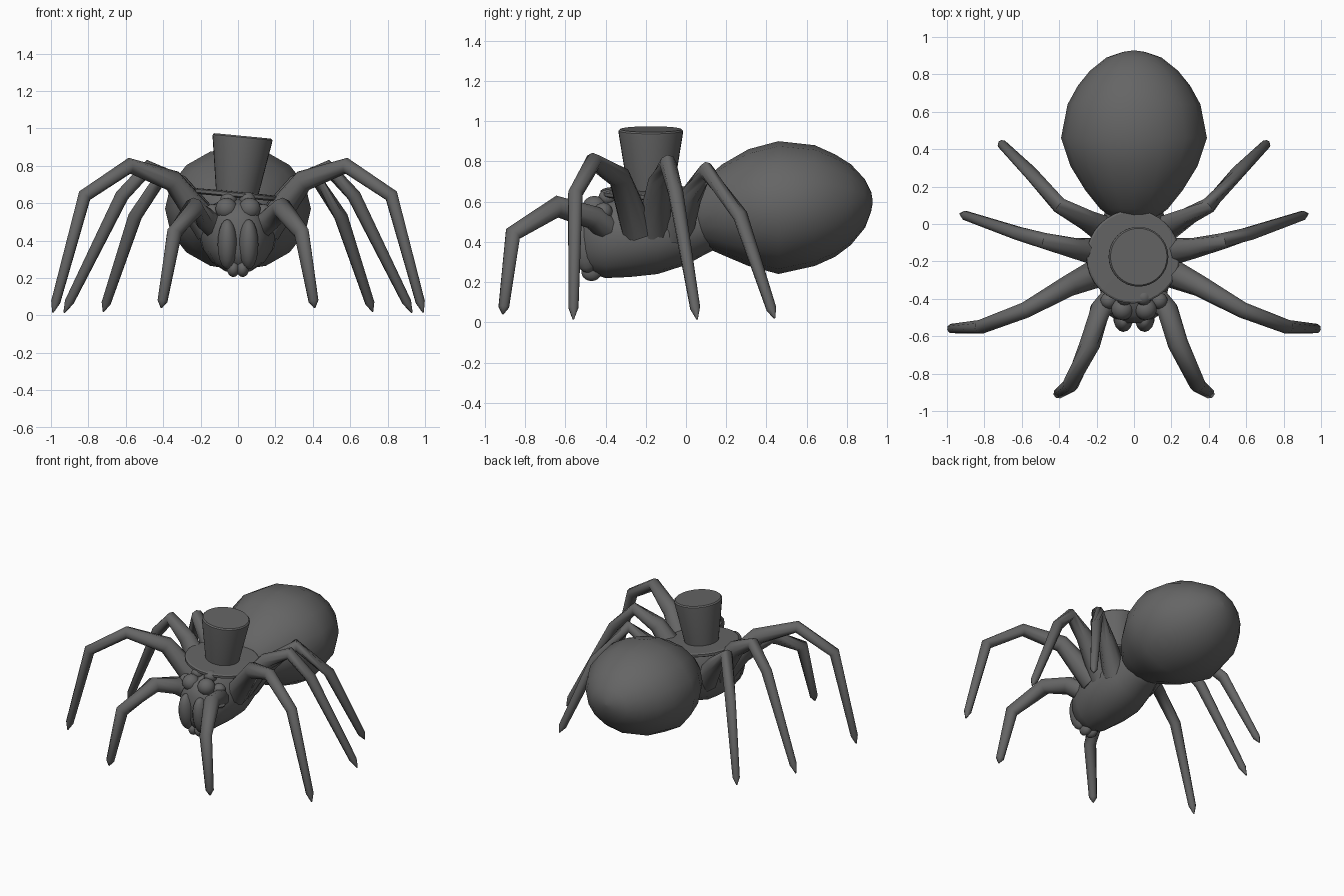
import bpy, bmesh, math
from mathutils import Vector, Matrix

if "Cube" in bpy.data.objects:
    bpy.data.objects.remove(bpy.data.objects["Cube"])

grey = bpy.data.materials.new("charcoal grey")
grey.diffuse_color = (0.13, 0.13, 0.13, 1)
grey.use_nodes = True
grey.node_tree.nodes["Principled BSDF"].inputs["Base Color"].default_value = grey.diffuse_color


def finish(name, bm, angle=50):
    bmesh.ops.recalc_face_normals(bm, faces=bm.faces)
    mesh = bpy.data.meshes.new(name)
    bm.to_mesh(mesh)
    bm.free()
    ob = bpy.data.objects.new(name, mesh)
    bpy.context.collection.objects.link(ob)
    mesh.materials.append(grey)
    bpy.ops.object.select_all(action='DESELECT')
    ob.select_set(True)
    bpy.context.view_layer.objects.active = ob
    bpy.ops.object.shade_smooth_by_angle(angle=math.radians(angle))
    return ob


def loft(name, rings, angle=50):
    """Skin a row of equal rings and close both ends."""
    bm = bmesh.new()
    rows = [[bm.verts.new(p) for p in ring] for ring in rings]
    n = len(rows[0])
    for a, b in zip(rows, rows[1:]):
        for i in range(n):
            j = (i + 1) % n
            bm.faces.new((a[i], a[j], b[j], b[i]))
    bm.faces.new(rows[0])
    bm.faces.new(rows[-1])
    return finish(name, bm, angle)


def ellipse_rings(sections, n):
    """Sections along y: (y, centre z, x radius, z radius)."""
    turns = [2 * math.pi * i / n for i in range(n)]
    return [[(rx * math.cos(t), y, zc + rz * math.sin(t)) for t in turns]
            for y, zc, rx, rz in sections]


def ball(name, centre, size, tilt=0, u=14, v=10):
    bm = bmesh.new()
    m = (Matrix.Translation(centre) @ Matrix.Rotation(tilt, 4, 'X')
         @ Matrix.Diagonal((*size, 1)))
    bmesh.ops.create_uvsphere(bm, u_segments=u, v_segments=v, radius=1, matrix=m)
    return finish(name, bm, 80)


def leg(name, joints, radii, side, n=8):
    """Tapered tube with mitred joints and a pointed foot."""
    pts = [Vector((x * side, y, z)) for x, y, z in joints]
    # short pointed claw at the end
    pts.insert(-1, pts[-1].lerp(pts[-2], 0.09))
    rings = []
    for i, p in enumerate(pts):
        a = (p - pts[max(i - 1, 0)]).normalized()
        b = (pts[min(i + 1, len(pts) - 1)] - p).normalized()
        d = (a + b).normalized()
        u = d.cross(Vector((0.3 * side, 1, 0.05))).normalized()
        w = d.cross(u)
        rings.append([p + radii[i] * (u * math.cos(t) + w * math.sin(t))
                      for t in (2 * math.pi * k / n for k in range(n))])
    loft(name, rings, 60)


# abdomen: a wide egg lying along y
loft("abdomen", ellipse_rings([
    (0.02, 0.53, 0.10, 0.09), (0.08, 0.54, 0.18, 0.16), (0.18, 0.56, 0.26, 0.225),
    (0.31, 0.57, 0.34, 0.29), (0.46, 0.57, 0.39, 0.33), (0.64, 0.58, 0.355, 0.30),
    (0.74, 0.58, 0.30, 0.255), (0.82, 0.585, 0.235, 0.20), (0.89, 0.59, 0.147, 0.12),
    (0.92, 0.60, 0.06, 0.05), (0.928, 0.60, 0.005, 0.005)], 16), 80)

# head and thorax, narrowing to a waist
loft("thorax", ellipse_rings([
    (-0.53, 0.42, 0.07, 0.09), (-0.49, 0.42, 0.13, 0.17), (-0.40, 0.42, 0.17, 0.20),
    (-0.28, 0.43, 0.20, 0.205), (-0.14, 0.44, 0.21, 0.20), (0.00, 0.46, 0.175, 0.175),
    (0.10, 0.49, 0.145, 0.15), (0.20, 0.53, 0.14, 0.14)], 16), 80)

# legs, front to back: joint positions on the right side
LEGS = {
    "front_leg": [(0.10, -0.38, 0.46), (0.18, -0.46, 0.52), (0.235, -0.64, 0.575),
                  (0.34, -0.86, 0.44), (0.41, -0.91, 0.04)],
    "second_leg": [(0.15, -0.24, 0.46), (0.35, -0.33, 0.72), (0.58, -0.46, 0.80),
                   (0.82, -0.55, 0.64), (0.99, -0.56, 0.015)],
    "third_leg": [(0.14, -0.16, 0.46), (0.32, -0.13, 0.70), (0.48, -0.09, 0.79),
                  (0.62, -0.05, 0.64), (0.93, 0.055, 0.015)],
    "rear_leg": [(0.12, -0.05, 0.44), (0.25, 0.02, 0.62), (0.40, 0.10, 0.755),
                 (0.55, 0.27, 0.53), (0.72, 0.44, 0.02)],
}
for part, joints in LEGS.items():
    radii = [0.085, 0.058, 0.043, 0.038, 0.026, 0.004]
    if part == "front_leg":
        radii = [0.07, 0.06, 0.055, 0.043, 0.028, 0.004]
    for side, label in ((1, "right"), (-1, "left")):
        leg(f"{part}_{label}", joints, radii, side)

# face: eyes and jaws mirrored across the middle
for side, label in ((1, "right"), (-1, "left")):
    ball(f"front_eye_{label}", (0.062 * side, -0.455, 0.57), (0.06, 0.06, 0.058))
    ball(f"upper_eye_{label}", (0.05 * side, -0.39, 0.62), (0.045, 0.045, 0.04))
    ball(f"side_eye_{label}", (0.135 * side, -0.41, 0.55), (0.045, 0.045, 0.045))
    ball(f"jaw_{label}", (0.057 * side, -0.505, 0.38), (0.053, 0.07, 0.135), 0.15)
    ball(f"fang_{label}", (0.025 * side, -0.47, 0.25), (0.035, 0.05, 0.045))

# hat: lathed brim and crown, leaning to the right
profile = [(0.235, -0.016), (0.25, -0.008), (0.25, 0.008), (0.24, 0.014),
           (0.115, 0.016), (0.16, 0.296), (0.16, 0.308), (0.152, 0.316)]
lean = (Matrix.Translation((-0.005, -0.175, 0.645))
        @ Matrix.Rotation(math.radians(5.5), 4, 'Y'))
loft("top_hat", [[lean @ Vector((r * math.cos(t), r * math.sin(t), z))
                  for t in (2 * math.pi * k / 32 for k in range(32))]
                 for r, z in profile], 30)
